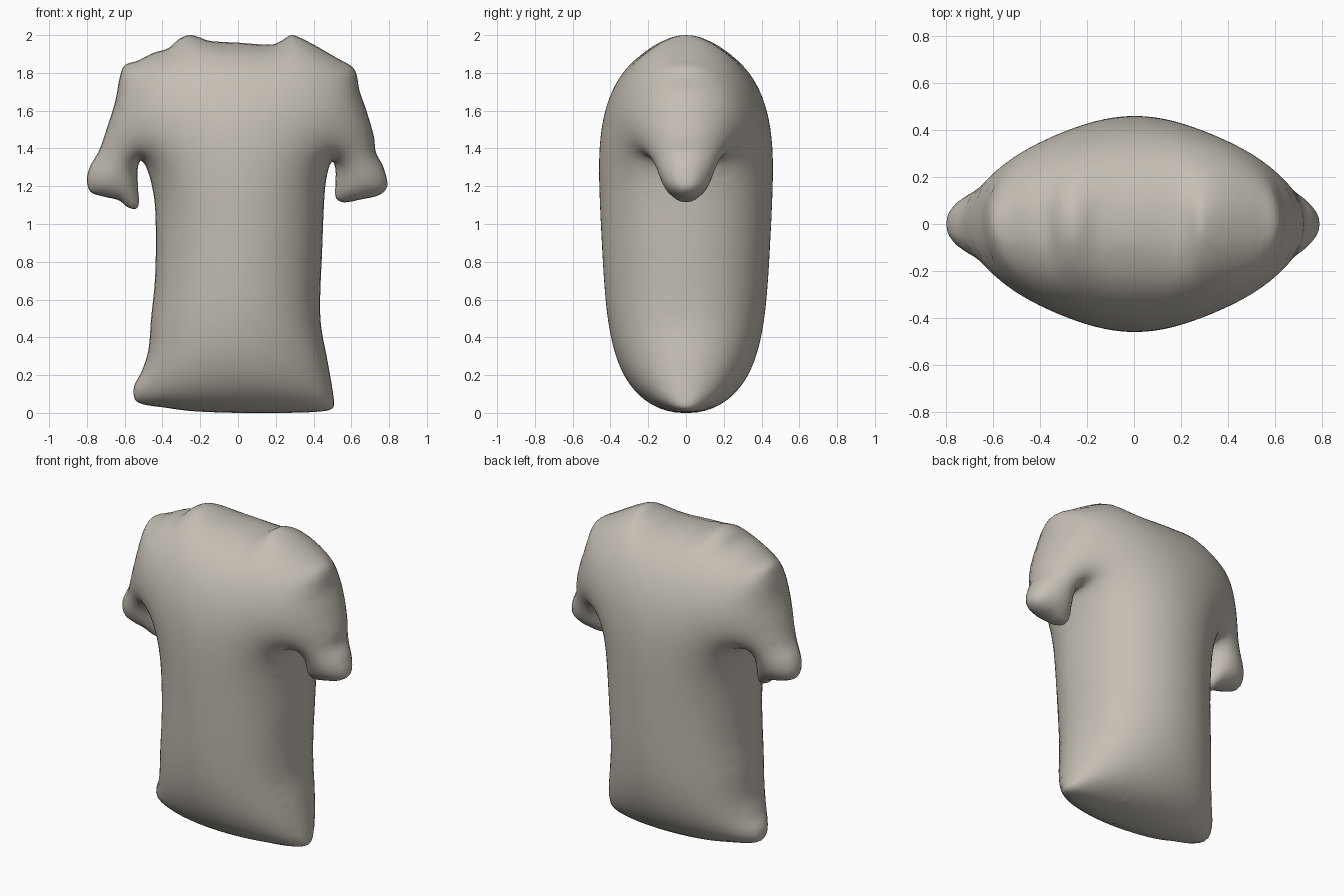
import bpy, bmesh, math
from mathutils import Vector
from mathutils.kdtree import KDTree
from mathutils.geometry import delaunay_2d_cdt

if "Cube" in bpy.data.objects:
    bpy.data.objects.remove(bpy.data.objects["Cube"])

# Front silhouette of the puffed shirt (x, z), counter-clockwise from the neck
LEFT = [(0, 1.96), (-.15, 1.97), (-.25, 2.0), (-.31, 1.98), (-.37, 1.93), (-.45, 1.905),
        (-.53, 1.865), (-.6, 1.84), (-.625, 1.78), (-.65, 1.65), (-.69, 1.52), (-.735, 1.39),
        (-.785, 1.3), (-.80, 1.23), (-.78, 1.17), (-.71, 1.145), (-.63, 1.125), (-.585, 1.09),
        (-.54, 1.08), (-.525, 1.11), (-.53, 1.2), (-.53, 1.3), (-.515, 1.335), (-.49, 1.31),
        (-.46, 1.22), (-.44, 1.1), (-.435, .9), (-.44, .7), (-.46, .5), (-.475, .33),
        (-.51, .22), (-.55, .14), (-.545, .07), (-.5, .045), (-.4, .03), (-.25, .01)]
RIGHT = [(0, 0), (.25, .0), (.46, .01), (.505, .03), (.505, .09), (.475, .27), (.44, .46),
         (.435, .6), (.445, .85), (.455, 1.1), (.465, 1.22), (.485, 1.31), (.503, 1.33),
         (.517, 1.28), (.515, 1.2), (.52, 1.135), (.56, 1.115), (.65, 1.13), (.75, 1.155),
         (.79, 1.2), (.77, 1.3), (.73, 1.38), (.72, 1.46), (.68, 1.6), (.645, 1.7),
         (.615, 1.82), (.53, 1.875), (.47, 1.91), (.4, 1.95), (.32, 1.99), (.28, 2.0),
         (.23, 1.97), (.18, 1.95)]


def smooth_loop(pts, step):
    """Closed Catmull-Rom curve through pts, sampled at about the given step."""
    p = [Vector(q) for q in pts]
    out = []
    for i in range(len(p)):
        a, b, c, d = p[i - 1], p[i], p[(i + 1) % len(p)], p[(i + 2) % len(p)]
        la, lb, lc = (b - a).length, (c - b).length, (d - c).length
        m1 = (c - a) / (la + lb) * lb
        m2 = (d - b) / (lb + lc) * lb
        n = max(1, round(lb / step))
        for k in range(n):
            t = k / n
            out.append(b * (2*t**3 - 3*t*t + 1) + m1 * (t**3 - 2*t*t + t)
                       + c * (3*t*t - 2*t**3) + m2 * (t**3 - t*t))
    return out


def sheet_mesh(outline):
    """Fill the outline with triangles: fine rings by the seam, hexagonal grid inside."""
    n = len(outline)
    kd = KDTree(n)
    for i, p in enumerate(outline):
        kd.insert((p.x, p.y, 0), i)
    kd.balance()
    pts = list(outline)
    for d in (.004, .013):
        for i, p in enumerate(outline):
            t = (outline[(i + 1) % n] - outline[i - 1]).normalized()
            q = p + Vector((-t.y, t.x)) * d
            if kd.find((q.x, q.y, 0))[2] > d * .85:
                pts.append(q)
    s = .028
    for j in range(int(2 / (s * .866)) + 1):
        for i in range(-30, 31):
            q = Vector(((i + .5 * (j % 2)) * s, j * s * .866))
            if kd.find((q.x, q.y, 0))[2] > .025:
                pts.append(q)
    edges = [(i, (i + 1) % n) for i in range(n)]
    v, _, f, *_ = delaunay_2d_cdt(pts, edges, [], 1, 1e-6)
    return v, f


def inflate(v, f, rounds=260, omega=1.9):
    """Pressure-membrane height over the sheet, zero along the seam."""
    w, area, count = [{} for _ in v], [0.0] * len(v), {}
    for tri in f:
        for k in range(3):
            a, b, c = tri[k], tri[(k + 1) % 3], tri[(k + 2) % 3]
            e1, e2 = v[a] - v[c], v[b] - v[c]
            cr = max(abs(e1.x * e2.y - e1.y * e2.x), 1e-9)
            cot = e1.dot(e2) / cr / 2
            w[a][b] = w[a].get(b, 0) + cot
            w[b][a] = w[b].get(a, 0) + cot
            area[c] += cr / 6
            key = (min(a, b), max(a, b))
            count[key] = count.get(key, 0) + 1
    seam = {i for key, c in count.items() if c == 1 for i in key}
    rows = [(i, list(w[i].items()), sum(w[i].values())) for i in range(len(v))
            if i not in seam and w[i]]
    u = [0.0] * len(v)
    for _ in range(rounds):
        for i, nb, total in rows:
            s = area[i]
            for j, x in nb:
                s += x * u[j]
            u[i] += omega * (s / total - u[i])
    h = [math.sqrt(max(2 * x, 0)) for x in u]
    top = max(h)
    return [.46 * (x / top) ** .93 for x in h], seam


# Two mirrored inflated sheets, joined along the seam
outline = smooth_loop(LEFT + RIGHT, .013)
v, f = sheet_mesh(outline)
h, seam = inflate(v, f)
bm = bmesh.new()
used = {i for tri in f for i in tri}
front = {i: bm.verts.new((v[i].x, -h[i], v[i].y)) for i in used}
back = {i: front[i] if i in seam else bm.verts.new((v[i].x, h[i], v[i].y)) for i in used}
for tri in f:
    bm.faces.new([front[i] for i in tri])
    if not all(i in seam for i in tri):
        bm.faces.new([back[i] for i in reversed(tri)])
bmesh.ops.recalc_face_normals(bm, faces=bm.faces)
for face in bm.faces:
    face.smooth = True
mesh = bpy.data.meshes.new("puffed_shirt")
bm.to_mesh(mesh)
bm.free()
shirt = bpy.data.objects.new("puffed_shirt", mesh)
bpy.context.collection.objects.link(shirt)

# Plain warm grey cloth
cloth = bpy.data.materials.new("warm grey cloth")
cloth.diffuse_color = (.56, .52, .46, 1)
cloth.use_nodes = True
cloth.node_tree.nodes["Principled BSDF"].inputs["Base Color"].default_value = cloth.diffuse_color
mesh.materials.append(cloth)
